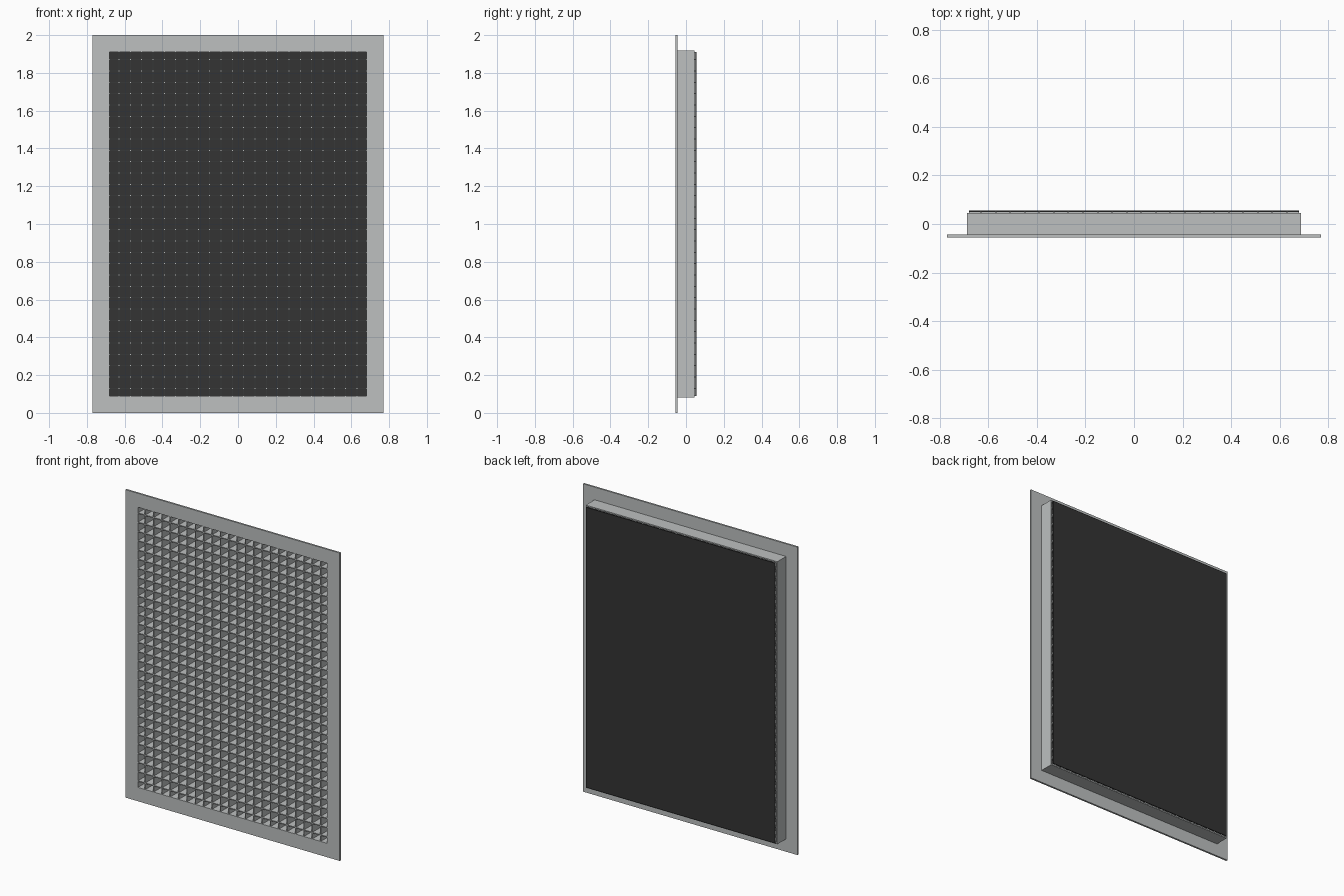
import bpy
import bmesh
from mathutils import Matrix

cube = bpy.data.objects.get("Cube")
if cube:
    bpy.data.objects.remove(cube, do_unlink=True)

MID_Z = 1.0
OPEN_X, OPEN_Z = 0.68, 0.91        # half size of the opening
FRONT, BACK = -0.056, 0.056
FLANGE_BACK, COLLAR_BACK, PLATE_FRONT = -0.044, 0.046, 0.05
PITCH, BLADE = 0.06, 0.006


def make_material(name, colour):
    mat = bpy.data.materials.new(name)
    mat.use_nodes = True
    mat.diffuse_color = colour
    mat.node_tree.nodes["Principled BSDF"].inputs["Base Color"].default_value = colour
    return mat


def add_object(name, bm, mat):
    mesh = bpy.data.meshes.new(name)
    bmesh.ops.recalc_face_normals(bm, faces=bm.faces)
    bm.to_mesh(mesh)
    bm.free()
    mesh.materials.append(mat)
    obj = bpy.data.objects.new(name, mesh)
    bpy.context.collection.objects.link(obj)


def add_box(bm, x, z, half_x, half_z, y0, y1):
    place = Matrix.Translation((x, (y0 + y1) / 2, MID_Z + z))
    size = Matrix.Diagonal((2 * half_x, y1 - y0, 2 * half_z, 1))
    bmesh.ops.create_cube(bm, size=1, matrix=place @ size)


def add_ring(name, outer_x, outer_z, y0, y1, mat):
    """Rectangular tube around the opening."""
    bm = bmesh.new()
    corners = ((-1, -1), (1, -1), (1, 1), (-1, 1))
    loops = [[bm.verts.new((sx * hx, y, MID_Z + sz * hz)) for sx, sz in corners]
             for hx, hz, y in ((outer_x, outer_z, y0), (outer_x, outer_z, y1),
                               (OPEN_X, OPEN_Z, y1), (OPEN_X, OPEN_Z, y0))]
    for i, loop in enumerate(loops):
        after = loops[(i + 1) % 4]
        for j in range(4):
            k = (j + 1) % 4
            bm.faces.new((loop[j], loop[k], after[k], after[j]))
    add_object(name, bm, mat)


metal = make_material("light grey metal", (0.51, 0.53, 0.53, 1))
dark = make_material("dark backing", (0.033, 0.033, 0.033, 1))

# Wall flange and the collar behind it
add_ring("front_flange", 0.77, 1.0, FRONT, FLANGE_BACK, metal)
add_ring("rear_collar", 0.688, 0.918, FLANGE_BACK, COLLAR_BACK, metal)

# Upright blades, then level blades, both centred on the opening
bm = bmesh.new()
for i in range(22):
    add_box(bm, (i - 10.5) * PITCH, 0, BLADE / 2, OPEN_Z, FRONT + 0.002, PLATE_FRONT)
add_object("upright_blades", bm, metal)

bm = bmesh.new()
for i in range(30):
    add_box(bm, 0, (i - 14.5) * PITCH, OPEN_X, BLADE / 2, FRONT + 0.002, PLATE_FRONT)
add_object("level_blades", bm, metal)

# Dark sheet closing the back
bm = bmesh.new()
add_box(bm, 0, 0, OPEN_X, OPEN_Z, PLATE_FRONT, BACK)
add_object("backing_sheet", bm, dark)
